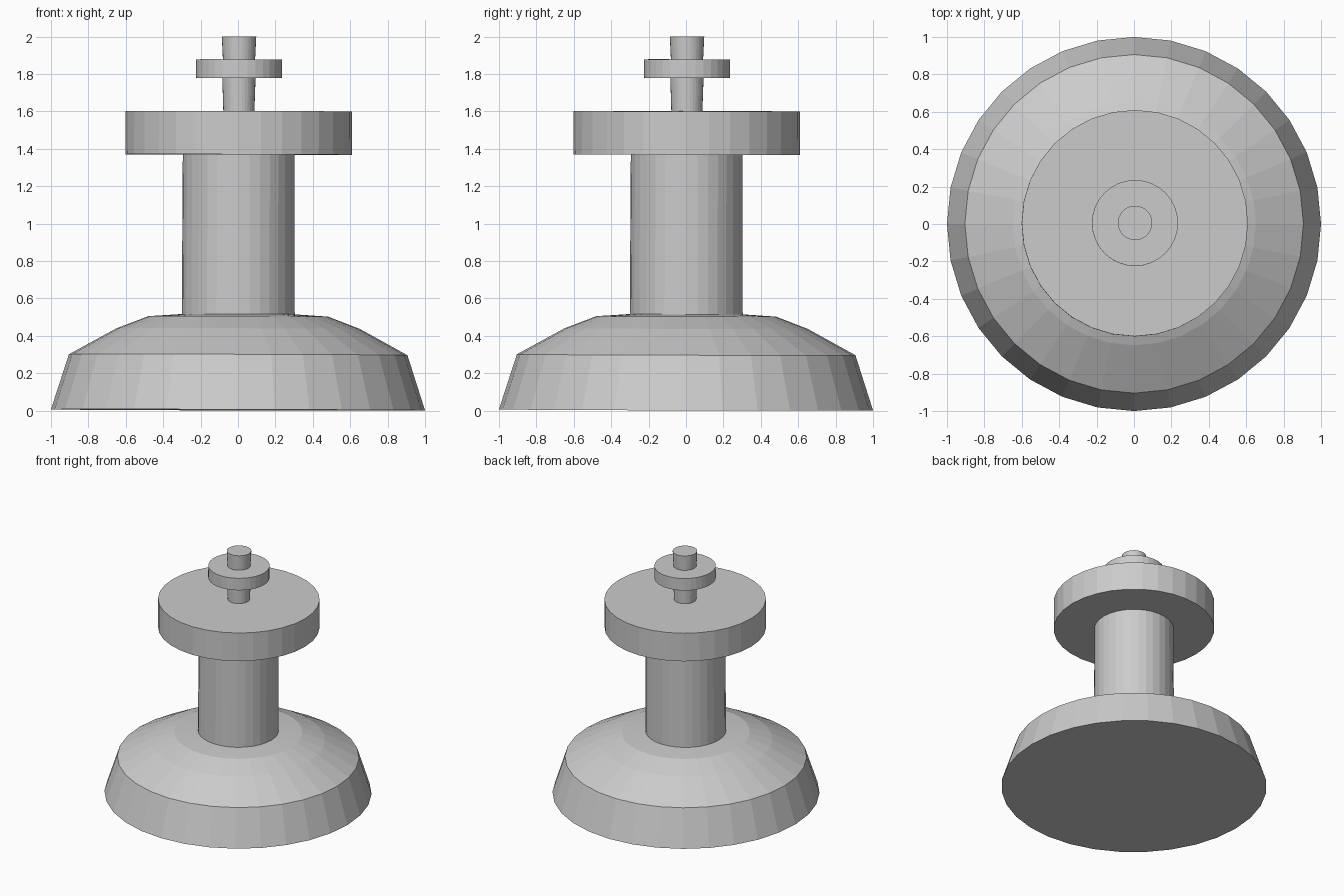
import bpy
import bmesh
import math
from mathutils import Matrix, Vector

SIDES = 32

cube = bpy.data.objects.get("Cube")
if cube:
    bpy.data.objects.remove(cube, do_unlink=True)

grey = bpy.data.materials.new("plain_grey")
grey.use_nodes = True
colour = (0.6, 0.6, 0.6, 1)
grey.diffuse_color = colour
grey.node_tree.nodes["Principled BSDF"].inputs["Base Color"].default_value = colour

# The whole stack leans very slightly towards +x and +y
lean = Matrix.Rotation(0.004, 4, Vector((-1, 1, 0)))
lift = Matrix.Translation((0, 0, 0.004))


def turned(name, profile):
    """Closed, flat-faced turned part from (radius, height) pairs."""
    bm = bmesh.new()
    rings = []
    for radius, z in profile:
        ring = []
        for i in range(SIDES):
            a = math.tau * i / SIDES
            ring.append(bm.verts.new((radius * math.cos(a), radius * math.sin(a), z)))
        rings.append(ring)
    for low, high in zip(rings, rings[1:]):
        for i in range(SIDES):
            j = (i + 1) % SIDES
            bm.faces.new((low[i], low[j], high[j], high[i]))
    bm.faces.new(rings[0][::-1])
    bm.faces.new(rings[-1])
    bm.transform(lift @ lean)
    mesh = bpy.data.meshes.new(name)
    bm.to_mesh(mesh)
    bm.free()
    mesh.materials.append(grey)
    obj = bpy.data.objects.new(name, mesh)
    bpy.context.collection.objects.link(obj)
    return obj


# Flared foot with a domed shoulder
turned("base", [(1, 0), (0.905, 0.295), (0.65, 0.435), (0.48, 0.5), (0.3, 0.512)])
# Straight shaft
turned("column", [(0.302, 0.505), (0.299, 1.37)])
# Wide upper plate
turned("disc", [(0.605, 1.365), (0.605, 1.597)])
# Thin stem, collar and tip
turned("stem", [(0.083, 1.595), (0.089, 1.775)])
turned("collar", [(0.23, 1.775), (0.23, 1.874)])
turned("tip", [(0.086, 1.872), (0.092, 1.996)])
